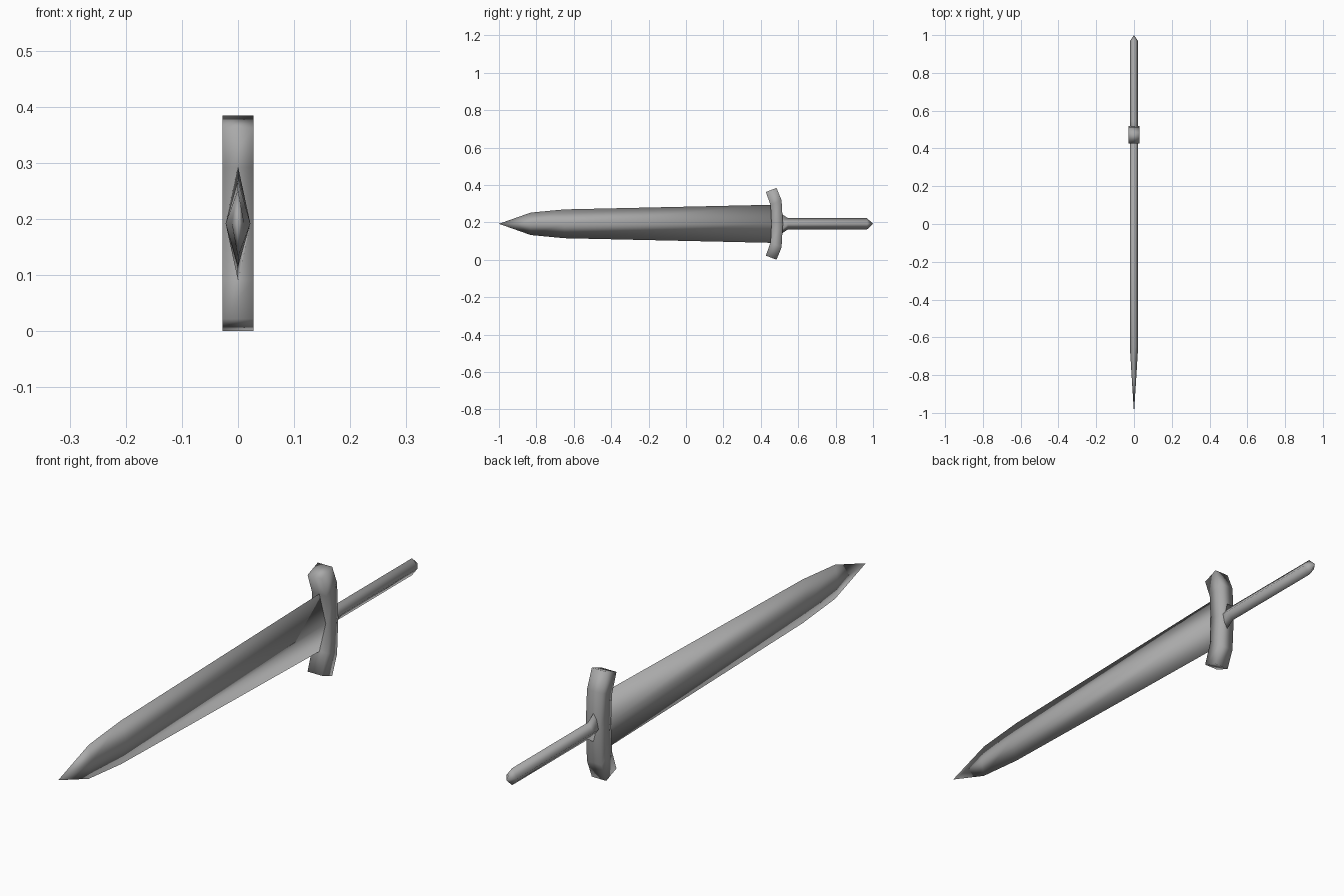
import bpy
import bmesh

cube = bpy.data.objects.get("Cube")
if cube:
    bpy.data.objects.remove(cube, do_unlink=True)

MID = 0.192  # height of the sword's long axis

steel = bpy.data.materials.new("grey_steel")
steel.use_nodes = True
GREY = (0.4, 0.4, 0.4, 1)
steel.diffuse_color = GREY
steel.node_tree.nodes["Principled BSDF"].inputs["Base Color"].default_value = GREY


def loft(name, rings):
    """Join a run of four-cornered rings, closing both ends; a one-point ring is a tip."""
    bm = bmesh.new()
    loops = [[bm.verts.new(p) for p in ring] for ring in rings]
    for a, b in zip(loops, loops[1:]):
        for i in range(4):
            j = (i + 1) % 4
            if len(a) == 1:
                bm.faces.new((a[0], b[j], b[i]))
            elif len(b) == 1:
                bm.faces.new((a[i], a[j], b[0]))
            else:
                bm.faces.new((a[i], a[j], b[j], b[i]))
    for end in (loops[0], loops[-1]):
        if len(end) == 4:
            bm.faces.new(end)
    bmesh.ops.recalc_face_normals(bm, faces=bm.faces)
    for f in bm.faces:
        f.smooth = True
    mesh = bpy.data.meshes.new(name)
    bm.to_mesh(mesh)
    bm.free()
    mesh.materials.append(steel)
    obj = bpy.data.objects.new(name, mesh)
    bpy.context.collection.objects.link(obj)
    return obj


def diamond(y, half_x, half_z):
    if half_z == 0:
        return [(0, y, MID)]
    return [(half_x, y, MID), (0, y, MID + half_z), (-half_x, y, MID), (0, y, MID - half_z)]


# Blade: diamond section, narrowing to the point
loft("blade", [diamond(*s) for s in (
    (-1.0, 0, 0), (-0.83, 0.011, 0.06), (-0.65, 0.022, 0.077), (0.47, 0.022, 0.102))])

# Grip: flared where it leaves the guard, with a short pointed end
loft("grip", [diamond(*s) for s in (
    (0.47, 0.022, 0.08), (0.545, 0.022, 0.03), (0.968, 0.022, 0.03), (1.0, 0, 0))])

# Cross guard: rectangular bar whose arms sweep towards the blade
# (front y, front height, back y, back height), from the middle outwards
arm = [(0.457, 0, 0.518, 0), (0.452, 0.1, 0.511, 0.126), (0.427, 0.17, 0.484, 0.192)]
W = 0.028
stations = [(s, -1) for s in reversed(arm[1:])] + [(s, 1) for s in arm]
loft("cross_guard", [
    [(-W, fy, MID + k * fz), (W, fy, MID + k * fz), (W, by, MID + k * bz), (-W, by, MID + k * bz)]
    for (fy, fz, by, bz), k in stations])
